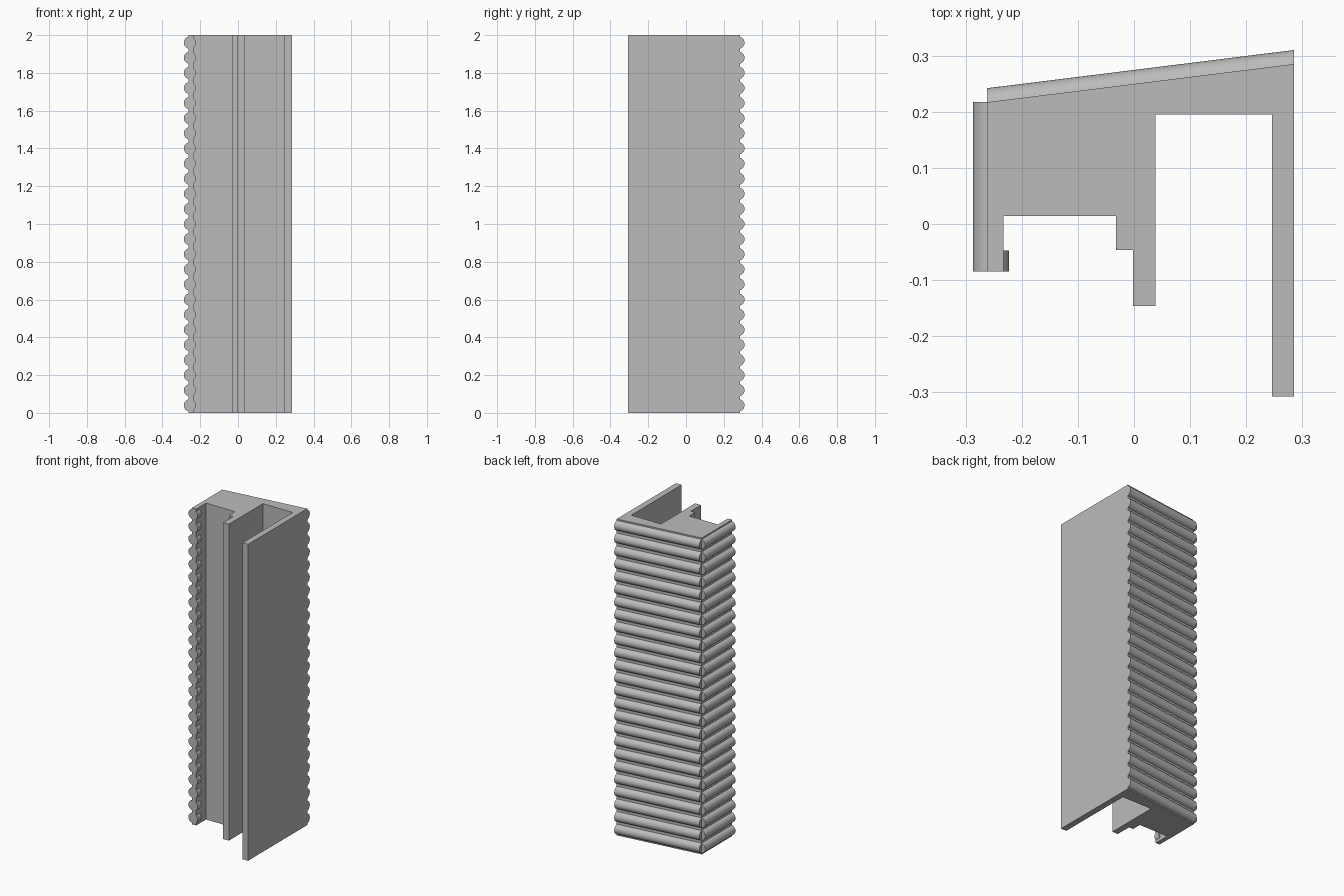
import bpy
import bmesh
import math
from mathutils import Vector

cube = bpy.data.objects.get("Cube")
if cube:
    bpy.data.objects.remove(cube, do_unlink=True)

HEIGHT = 2.0
RIBS = 25
PITCH = HEIGHT / RIBS
RADIUS = 0.032

grey = bpy.data.materials.new("plain grey")
grey.use_nodes = True
grey.diffuse_color = (0.5, 0.5, 0.5, 1)
grey.node_tree.nodes["Principled BSDF"].inputs["Base Color"].default_value = (0.5, 0.5, 0.5, 1)


def finish(name, bm, smooth=False):
    bmesh.ops.recalc_face_normals(bm, faces=bm.faces)
    mesh = bpy.data.meshes.new(name)
    bm.to_mesh(mesh)
    bm.free()
    mesh.materials.append(grey)
    obj = bpy.data.objects.new(name, mesh)
    bpy.context.collection.objects.link(obj)
    if smooth:
        bpy.ops.object.select_all(action='DESELECT')
        obj.select_set(True)
        bpy.context.view_layer.objects.active = obj
        bpy.ops.object.shade_smooth_by_angle(angle=math.radians(35))
    return obj


def extrude(bm, points, offset):
    face = bm.faces.new([bm.verts.new(p) for p in points])
    new = bmesh.ops.extrude_face_region(bm, geom=[face], use_keep_orig=True)
    moved = [v for v in new["geom"] if isinstance(v, bmesh.types.BMVert)]
    bmesh.ops.translate(bm, verts=moved, vec=offset)


def rib_stack(name, start, end, outward, sink, steps=16):
    """Stack of round ribs whose centres lie `sink` behind the wall surface."""
    start, end, outward = Vector(start), Vector(end), Vector(outward)
    half = math.acos(sink / RADIUS)
    bm = bmesh.new()
    for i in range(RIBS):
        base = start + Vector((0, 0, (i + 0.5) * PITCH))
        arc = []
        for k in range(steps + 1):
            a = -half + 2 * half * k / steps
            arc.append(base + outward * (RADIUS * math.cos(a) - sink)
                       + Vector((0, 0, RADIUS * math.sin(a))))
        extrude(bm, arc, end - start)
    return finish(name, bm, smooth=True)


# Channel body: one cross-section run up the full height
section = [
    (-0.262, -0.085), (-0.233, -0.085), (-0.233, 0.014), (-0.032, 0.014),
    (-0.032, -0.046), (-0.002, -0.046), (-0.002, -0.146), (0.038, -0.146),
    (0.038, 0.195), (0.246, 0.195), (0.246, -0.307), (0.285, -0.307),
    (0.285, 0.285), (-0.262, 0.217),
]
bm = bmesh.new()
extrude(bm, [(x, y, 0) for x, y in section], (0, 0, HEIGHT))
finish("channel_body", bm)

# Ribbed cladding on the slanted back and the narrow side
rib_stack("back_ribs", (-0.262, 0.217, 0), (0.285, 0.285, 0), (0, 1, 0), 0.007)
rib_stack("side_ribs", (-0.262, -0.085, 0), (-0.262, 0.217, 0), (-1, 0, 0), 0.007)

# Small bumps on the inner edge of the lip
rib_stack("lip_bumps", (-0.233, -0.085, 0), (-0.233, -0.047, 0), (1, 0, 0), 0.022)
